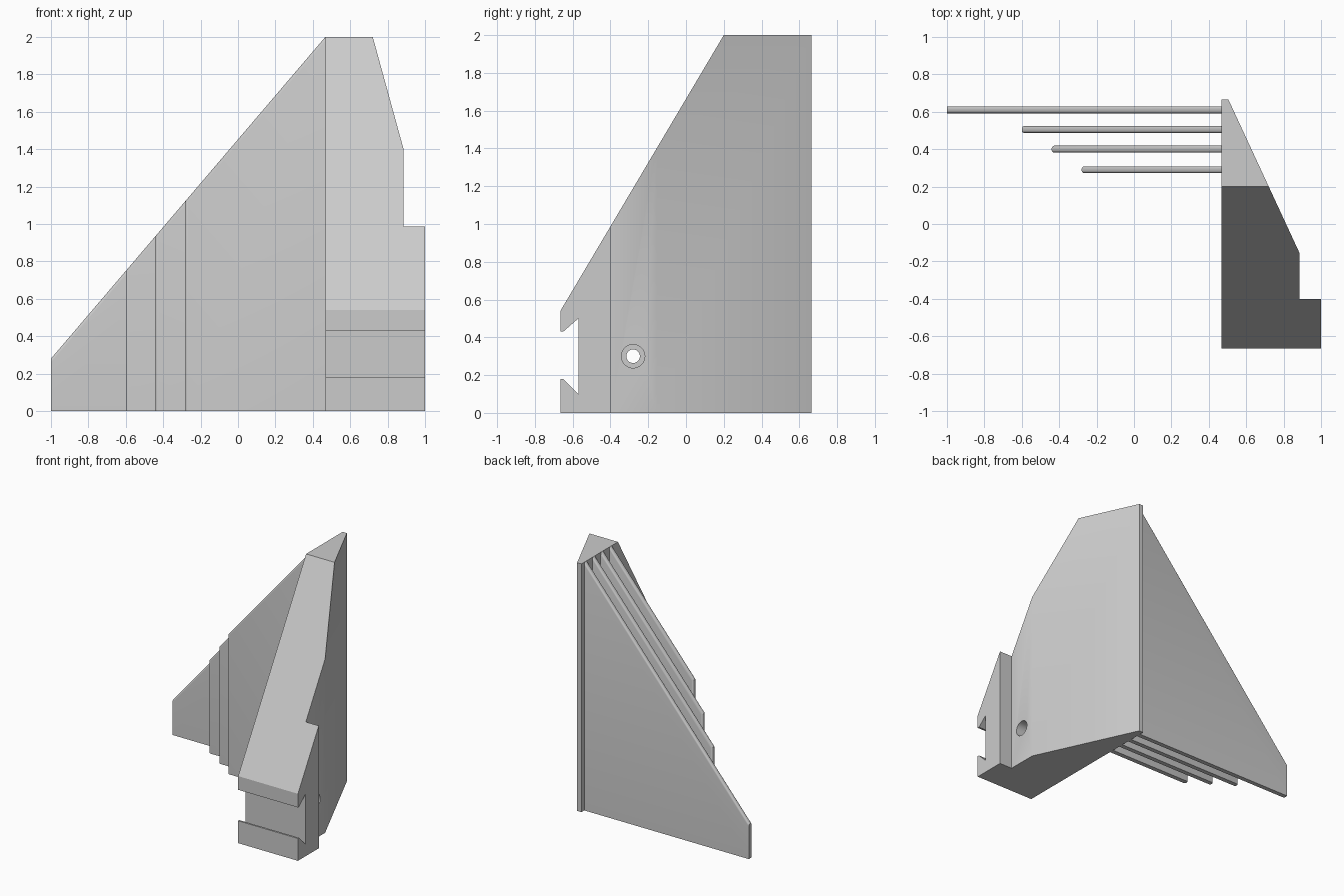
import bpy, bmesh
from math import pi
from mathutils import Matrix, Vector

if "Cube" in bpy.data.objects:
    bpy.data.objects.remove(bpy.data.objects["Cube"], do_unlink=True)

grey = bpy.data.materials.new("plain_grey")
grey.use_nodes = True
grey.diffuse_color = (0.6, 0.6, 0.6, 1)
grey.node_tree.nodes["Principled BSDF"].inputs["Base Color"].default_value = (0.6, 0.6, 0.6, 1)


def finish(name, bm):
    bmesh.ops.recalc_face_normals(bm, faces=bm.faces)
    mesh = bpy.data.meshes.new(name)
    bm.to_mesh(mesh)
    bm.free()
    obj = bpy.data.objects.new(name, mesh)
    obj.data.materials.append(grey)
    bpy.context.collection.objects.link(obj)
    return obj


def prism(points, offset):
    """Extrude a closed outline of 3D points along an offset."""
    bm = bmesh.new()
    face = bm.faces.new([bm.verts.new(p) for p in points])
    ext = bmesh.ops.extrude_face_region(bm, geom=[face], use_keep_orig=True)
    verts = [g for g in ext["geom"] if isinstance(g, bmesh.types.BMVert)]
    bmesh.ops.translate(bm, vec=Vector(offset), verts=verts)
    return bm


def boolean(target, tool, operation):
    mod = target.modifiers.new(tool.name, "BOOLEAN")
    mod.operation, mod.object, mod.solver = operation, tool, "EXACT"
    tool.hide_render = True
    bpy.context.view_layer.objects.active = target
    bpy.ops.object.modifier_apply(modifier=mod.name)
    bpy.data.objects.remove(tool, do_unlink=True)


def rod(name, radius, x0, x1):
    bm = bmesh.new()
    place = Matrix.Translation(((x0 + x1) / 2, -0.28, 0.3)) @ Matrix.Rotation(pi / 2, 4, "Y")
    bmesh.ops.create_cone(bm, cap_ends=True, segments=32, radius1=radius, radius2=radius,
                          depth=x1 - x0, matrix=place)
    return finish(name, bm)


INNER = 0.467   # x of the flat side that carries the fins

# Wedge body: side profile with a dovetail slot, trimmed to the plan outline
side = [(-0.665, 0), (0.665, 0), (0.665, 2), (0.2, 2), (-0.665, 0.54), (-0.665, 0.43),
        (-0.65, 0.43), (-0.57, 0.5), (-0.57, 0.1), (-0.65, 0.18), (-0.665, 0.18)]
plan = [(INNER, -0.8), (1, -0.8), (1, -0.4), (0.885, -0.4), (0.885, -0.155),
        (0.505, 0.665), (0.505, 0.8), (INNER, 0.8)]
body = finish("wedge_body", prism([(0.3, y, z) for y, z in side], (0.9, 0, 0)))
outline = finish("plan_outline", prism([(x, y, -0.2) for x, y in plan], (0, 0, 2.5)))
boolean(body, outline, "INTERSECT")

# Screw hole with a wider recess on the outer side
boolean(body, rod("screw_hole", 0.036, 0.3, 1.2), "DIFFERENCE")
boolean(body, rod("head_recess", 0.062, 0.68, 1.2), "DIFFERENCE")

# Row of fins under one common slope; the rearmost is longest, with a square tip
HALF = 0.0185
for i, (tip, y) in enumerate([(-1, 0.61), (-0.6, 0.505), (-0.44, 0.4), (-0.28, 0.29)]):
    low = 0.28 + (tip + 1) * 1.72 / (INNER + 1)
    shape = [(tip, 0), (INNER, 0), (INNER, 2), (tip, low)]
    bm = prism([(x, y - HALF, z) for x, z in shape], (0, 2 * HALF, 0))
    edges = []
    for e in bm.edges:
        a, b = (v.co for v in e.verts)
        along = abs(a.y - b.y) < 1e-5
        slope = along and abs(a.x - b.x) > 0.1 and min(a.z, b.z) > 0.1
        upright = along and max(a.x, b.x) < tip + 0.01
        if slope or (upright and i > 0):
            edges.append(e)
    bmesh.ops.bevel(bm, geom=edges, offset=0.014, segments=4, profile=0.5, affect="EDGES")
    finish(f"fin_{i + 1}", bm)

# Smooth the rounded parts, keeping hard edges crisp
bpy.ops.object.select_all(action="DESELECT")
for obj in bpy.data.objects:
    if obj.name.startswith(("fin_", "wedge_body")):
        obj.select_set(True)
        bpy.context.view_layer.objects.active = obj
bpy.ops.object.shade_smooth_by_angle(angle=pi / 7)
